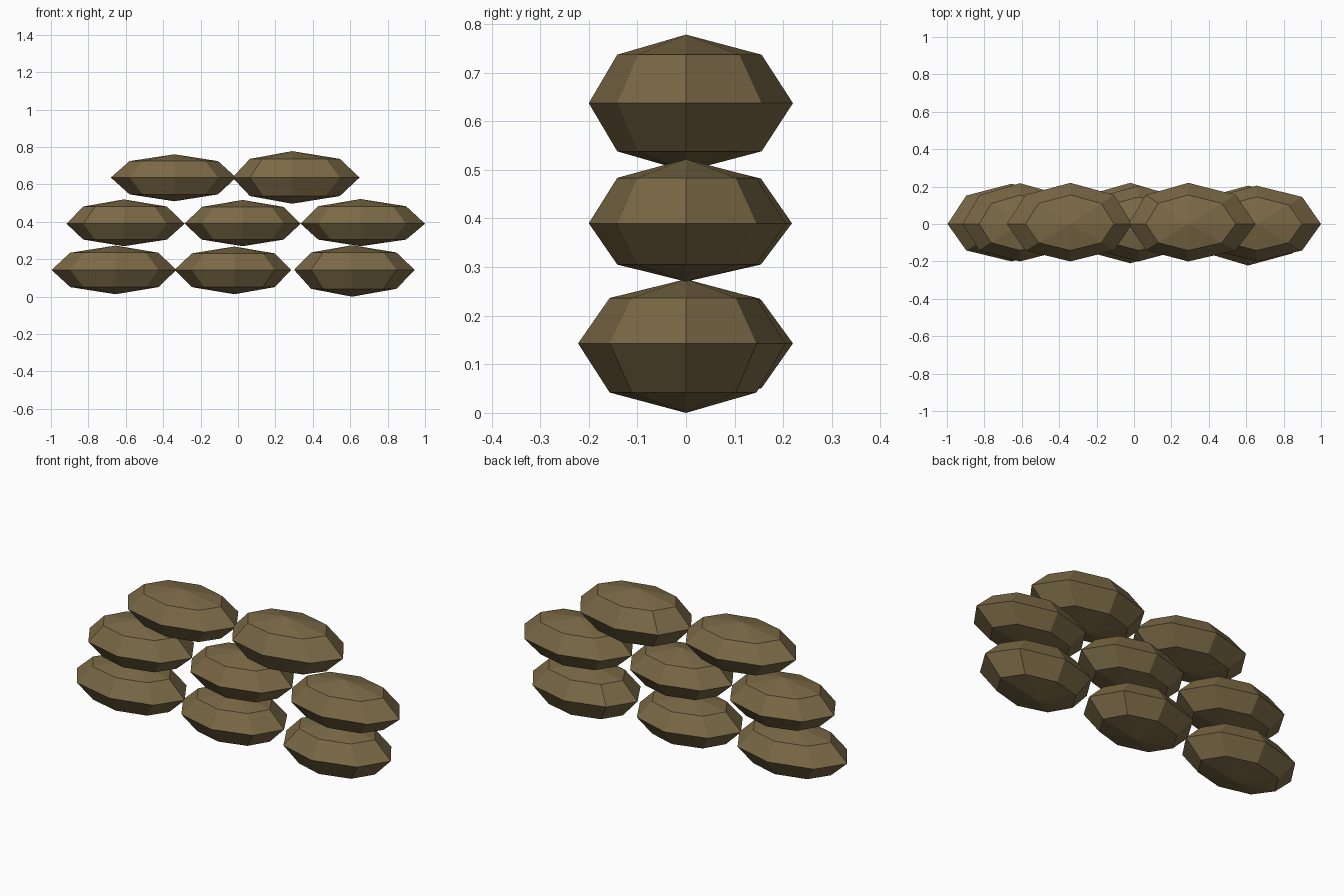
import bpy
import bmesh
from math import sin, cos, pi

cube = bpy.data.objects.get("Cube")
if cube:
    bpy.data.objects.remove(cube, do_unlink=True)

# Single burlap colour
burlap = bpy.data.materials.new("brown_burlap")
burlap.use_nodes = True
colour = (0.195, 0.141, 0.061, 1)
burlap.diffuse_color = colour
bsdf = burlap.node_tree.nodes["Principled BSDF"]
bsdf.inputs["Base Color"].default_value = colour
bsdf.inputs["Roughness"].default_value = 0.9


def sandbag(name, x, z, left, right, front, back, low, high):
    """Faceted pillow with its own reach in each direction from (x, z)."""
    bm = bmesh.new()
    bmesh.ops.create_uvsphere(bm, u_segments=8, v_segments=4, radius=1)
    for v in bm.verts:
        v.co.x = x + v.co.x * (right if v.co.x > 0 else left)
        v.co.y *= back if v.co.y > 0 else front
        v.co.z = z + v.co.z * (high if v.co.z > 0 else low)
    mesh = bpy.data.meshes.new(name)
    bm.to_mesh(mesh)
    bm.free()
    mesh.materials.append(burlap)
    bag = bpy.data.objects.new(name, mesh)
    bpy.context.collection.objects.link(bag)


# Bottom course (reach is given toward -x, +x, -y, +y, -z, +z)
sandbag("bottom_right_bag", -0.655, 0.143, 0.342, 0.325, 0.20, 0.215, 0.13, 0.13)
sandbag("bottom_middle_bag", -0.02, 0.143, 0.32, 0.305, 0.21, 0.22, 0.13, 0.125)
sandbag("bottom_left_bag", 0.61, 0.143, 0.31, 0.335, 0.222, 0.205, 0.143, 0.132)

# Middle course
sandbag("middle_right_bag", -0.61, 0.39, 0.307, 0.325, 0.20, 0.218, 0.12, 0.13)
sandbag("middle_middle_bag", 0.025, 0.39, 0.31, 0.31, 0.20, 0.205, 0.12, 0.127)
sandbag("middle_left_bag", 0.655, 0.39, 0.32, 0.345, 0.20, 0.205, 0.12, 0.132)

# Top course
sandbag("top_right_bag", -0.34, 0.637, 0.34, 0.33, 0.20, 0.22, 0.127, 0.124)
sandbag("top_left_bag", 0.29, 0.637, 0.32, 0.36, 0.20, 0.22, 0.14, 0.141)
